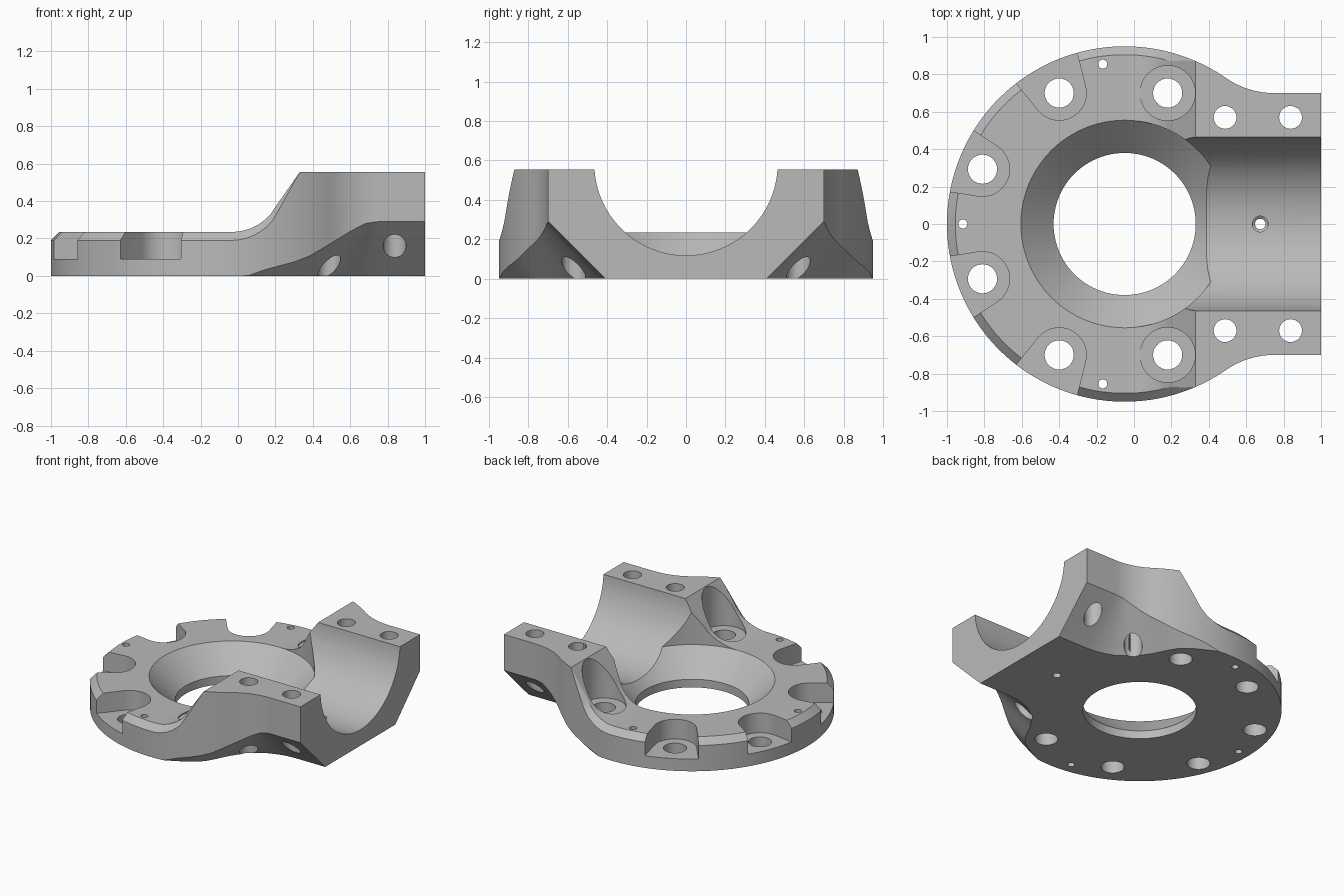
import bpy, bmesh, math
from math import sin, cos, radians, pi
from mathutils import Vector, Matrix

if "Cube" in bpy.data.objects:
    bpy.data.objects.remove(bpy.data.objects["Cube"])

grey = bpy.data.materials.new("machined_grey")
grey.use_nodes = True
COLOUR = (0.49, 0.49, 0.49, 1)
grey.diffuse_color = COLOUR
grey.node_tree.nodes["Principled BSDF"].inputs["Base Color"].default_value = COLOUR

CX, RIM, FLANGE, TOP = -0.05, 0.95, 0.235, 0.555   # ring axis, radius and heights
CREST, BEVEL = 0.33, 0.045
HALF, NECK_X, NECK_R = 0.70, 0.75, 0.455           # clamp half width, neck fillet


def to_object(name, bm):
    bmesh.ops.remove_doubles(bm, verts=bm.verts, dist=1e-5)
    bmesh.ops.recalc_face_normals(bm, faces=bm.faces)
    mesh = bpy.data.meshes.new(name)
    bm.to_mesh(mesh)
    bm.free()
    mesh.materials.append(grey)
    obj = bpy.data.objects.new(name, mesh)
    bpy.context.collection.objects.link(obj)
    return obj


def loft(name, loops, cap_start=True):
    """Skin a row of equal closed loops and cap the ends."""
    bm = bmesh.new()
    rows = [[bm.verts.new(p) for p in loop] for loop in loops]
    n = len(rows[0])
    for a, b in zip(rows, rows[1:]):
        for k in range(n):
            bm.faces.new((a[k], a[(k + 1) % n], b[(k + 1) % n], b[k]))
    bm.faces.new(rows[-1])
    if cap_start:
        bm.faces.new(rows[0])
    return to_object(name, bm)


def lathe(name, profile, x, y, sides=48):
    """Turn (radius, height) pairs about a vertical axis."""
    ring = [2 * pi * k / sides for k in range(sides)]
    return loft(name, [[(x + r * cos(t), y + r * sin(t), z) for t in ring]
                       for r, z in profile])


def top_height(x):
    """Flat flange, fillet, slope up to the clamp, flat clamp top."""
    r, x0, lean = 0.28, -0.035, radians(55)
    if x <= x0:
        return FLANGE
    if x < x0 + r * sin(lean):
        return FLANGE + r - math.sqrt(r * r - (x - x0) ** 2)
    return min(TOP, TOP - (CREST - x) * math.tan(lean))


def under_height(x):
    """Height of the lower edge of the outer wall."""
    curve = [(0.05, 0), (0.15, 0.035), (0.3, 0.075), (0.38, 0.105), (0.49, 0.17),
             (0.6, 0.238), (0.68, 0.28), (0.74, 0.29), (1.1, 0.29)]
    if x <= curve[0][0]:
        return 0
    for (xa, za), (xb, zb) in zip(curve, curve[1:]):
        if x <= xb:
            return za + (zb - za) * (x - xa) / (xb - xa)


# Half outline as (point, outward normal), from the ring's far side to the clamp end
outline = []
crest_angle = math.acos((CREST - CX) / RIM)
neck_centre = Vector((NECK_X, HALF + NECK_R))
join_angle = math.atan2(neck_centre.y, neck_centre.x - CX)
angles = [pi + (crest_angle - pi) * k / 60 for k in range(61)]
angles += [crest_angle + (join_angle - crest_angle) * k / 6 for k in range(1, 7)]
for t in angles:
    n = Vector((cos(t), sin(t)))
    outline.append((Vector((CX, 0)) + n * RIM, n))
start = join_angle + pi
for k in range(1, 13):
    t = start + (1.5 * pi - start) * k / 12
    n = Vector((cos(t), sin(t)))
    outline.append((neck_centre + n * NECK_R, -n))
outline.append((Vector((1, HALF)), Vector((0, 1))))
outline[0] = (Vector((CX - RIM, 0)), Vector((-1, 0)))

# Body: cross-sections with bevelled upper edges and chamfered underside;
# the first one closes to an upright edge, so it needs no cap
loops = []
for p, n in outline:
    bevel = BEVEL * max(0, min(1, (CREST - p.x) / 0.12))
    turn = math.atan2(0.84 - p.y, NECK_X - p.x) if p.y < 0.84 and p.x > 0 else 0
    turn = min(pi / 2, max(radians(31.5), turn))
    low = under_height(p.x)
    b, q = p - Vector((cos(turn), sin(turn))) * low, p - n * bevel
    half = [(b.x, b.y, 0), (p.x, p.y, low), (p.x, p.y, top_height(p.x) - bevel),
            (q.x, q.y, top_height(q.x))]
    loops.append(half + [(x, -y, z) for x, y, z in reversed(half)])
body = loft("clamp_flange", loops, cap_start=False)

cutters = []

# Conical centre opening and the half-round clamp channel
cutters.append(lathe("centre_cutter", [(0.38, -0.1), (0.38, 0.06), (0.555, FLANGE),
                                       (0.555, 0.8)], CX, 0, 96))
channel = lathe("channel_cutter", [(0.465, 0), (0.465, 1.2)], 0, 0, 96)
channel.data.transform(Matrix.Translation((0, 0, 0.583)) @ Matrix.Rotation(pi / 2, 4, 'Y'))
cutters.append(channel)


def pocket(x, y):
    """Round-ended recess that widens towards the rim."""
    a, flare, r = math.atan2(y, x - CX), radians(12.5), 0.145
    first, last = a + flare + pi / 2, a - flare + 1.5 * pi
    pts = [Vector((x + r * cos(t), y + r * sin(t)))
           for t in [first + (last - first) * k / 20 for k in range(21)]]
    pts.append(pts[-1] + 0.4 * Vector((cos(a - flare), sin(a - flare))))
    pts.append(pts[0] + 0.4 * Vector((cos(a + flare), sin(a + flare))))
    return loft("pocket_cutter", [[(p.x, p.y, z) for p in pts] for z in (0.09, 0.7)])


def hole(x, y, r):
    return lathe("hole_cutter", [(r, -0.1), (r, 0.8)], x, y, 32)


for side in (-1, 1):
    # Flange bolts in open pockets, and spot-faced bolts beside the clamp
    for x, y in ((-0.40, 0.70), (-0.81, 0.293)):
        cutters += [pocket(x, y * side), hole(x, y * side, 0.078)]
    cutters.append(lathe("spot_face_cutter", [(0.078, -0.1), (0.078, FLANGE + 0.001),
                         (0.147, FLANGE + 0.001), (0.147, 0.8)], 0.18, 0.70 * side))
    # Clamp bolts and dowel holes
    for x in (0.487, 0.837):
        cutters.append(hole(x, 0.57 * side, 0.061))
    cutters.append(hole(-0.167, 0.855 * side, 0.024))
cutters.append(hole(-0.915, 0, 0.024))
cutters.append(lathe("vent_cutter", [(0.028, -0.1), (0.028, 0.09), (0.042, 0.1),
                                     (0.042, 0.8)], 0.675, 0, 32))

bpy.context.view_layer.objects.active = body
for cutter in cutters:
    cutter.hide_render = True
    mod = body.modifiers.new("cut", 'BOOLEAN')
    mod.operation, mod.solver, mod.object = 'DIFFERENCE', 'EXACT', cutter
    bpy.ops.object.modifier_apply(modifier=mod.name)
    bpy.data.objects.remove(cutter)

bpy.ops.object.select_all(action='DESELECT')
body.select_set(True)
bpy.ops.object.shade_smooth_by_angle(angle=radians(25))
